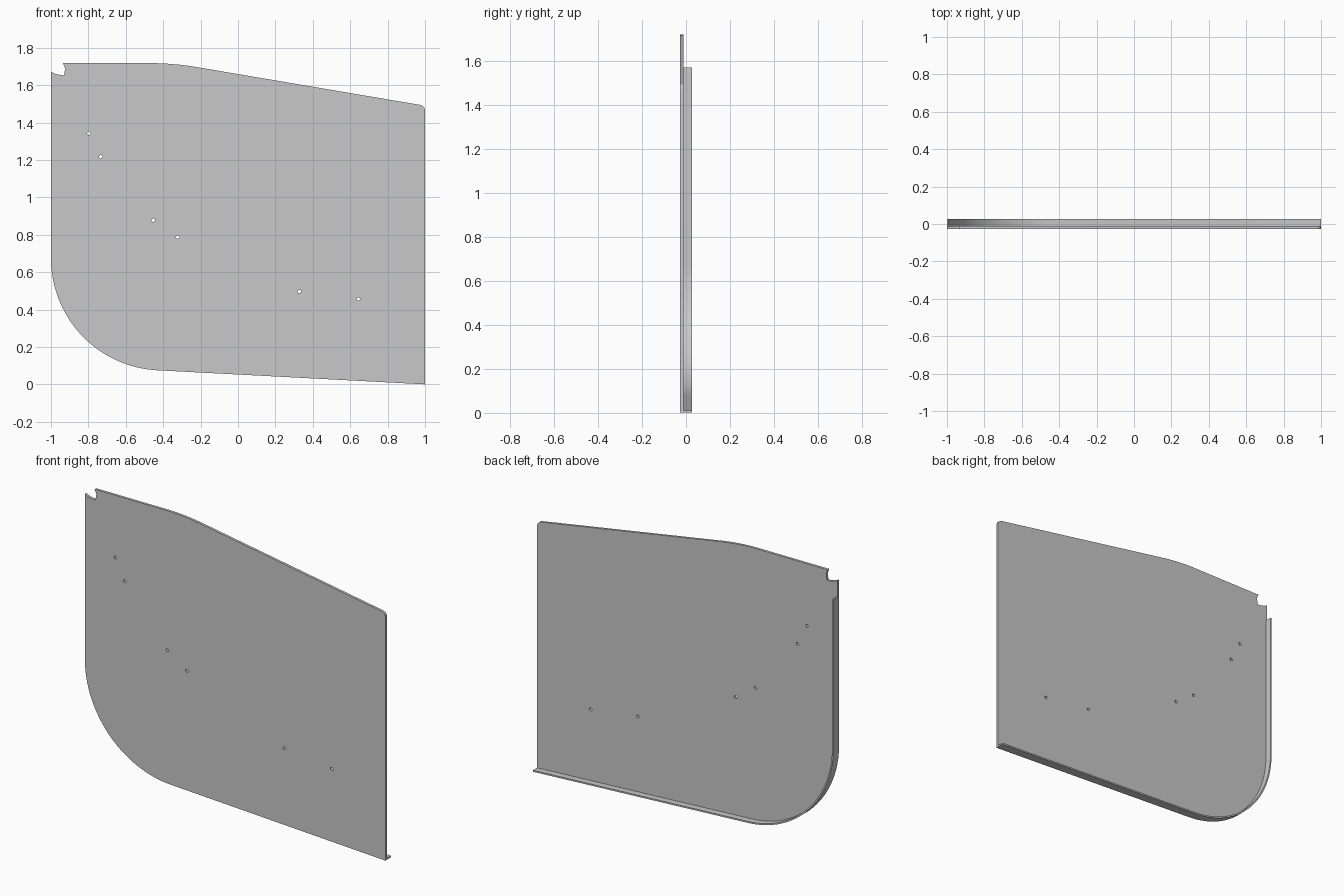
import bpy
from math import radians, tan, sin, cos, pi

cube = bpy.data.objects.get("Cube")
if cube:
    bpy.data.objects.remove(cube, do_unlink=True)

FRONT, PLATE_BACK, BACK = -0.027, -0.012, 0.027
WALL = 0.009                       # flange sheet thickness
SLOPE = radians(3)                 # tilt of the bottom edge
COLOUR = (0.58, 0.58, 0.58, 1)

grey = bpy.data.materials.new("Sheet Grey")
grey.use_nodes = True
grey.diffuse_color = COLOUR
grey.node_tree.nodes["Principled BSDF"].inputs["Base Color"].default_value = COLOUR


def arc(cx, cz, r, start, end, steps):
    """Points on a circle between two angles in degrees."""
    angles = [radians(start + (end - start) * i / steps) for i in range(steps + 1)]
    return [(cx + r * cos(a), cz + r * sin(a)) for a in angles]


def sheet(name, loops, y0, y1):
    """Extrude closed x-z outlines from y0 to y1; inner loops become holes."""
    curve = bpy.data.curves.new(name, 'CURVE')
    curve.dimensions = '2D'
    curve.fill_mode = 'BOTH'
    curve.extrude = (y1 - y0) / 2
    for loop in loops:
        spline = curve.splines.new('POLY')
        spline.points.add(len(loop) - 1)
        for point, (x, z) in zip(spline.points, loop):
            point.co = (x, z, 0, 1)
        spline.use_cyclic_u = True
    curve.materials.append(grey)
    obj = bpy.data.objects.new(name, curve)
    bpy.context.collection.objects.link(obj)
    obj.rotation_euler.x = pi / 2
    obj.location.y = (y0 + y1) / 2
    bpy.ops.object.select_all(action='DESELECT')
    obj.select_set(True)
    bpy.context.view_layer.objects.active = obj
    bpy.ops.object.convert(target='MESH')
    bpy.ops.object.shade_smooth_by_angle(angle=radians(30))


def lower_edge(top, inset):
    """Left side, rounded corner and sloping bottom edge, moved inward by inset."""
    bend = arc(-0.4, 0.675, 0.6 - inset, 180, 267, 40)
    x, z = bend[-1]
    return [(-1 + inset, top)] + bend + [(1, z - (1 - x) * tan(SLOPE))]


# Flat panel with corner notch, sloping top and rounded top corner
notch = [(-0.935, 1.718), (-0.924, 1.69), (-0.93, 1.653), (-0.945, 1.654), (-0.975, 1.66)]
top_edge = arc(0.97, 1.465, 0.03, 0, 80.3, 8) + arc(-0.47, 0.238, 1.48, 80.3, 90, 12)
outline = lower_edge(1.672, 0) + top_edge + notch

# Small fastener holes
holes = [(-0.798, 1.343), (-0.734, 1.218), (-0.453, 0.878),
         (-0.322, 0.788), (0.328, 0.497), (0.643, 0.457)]
hole_loops = [arc(x, z, 0.009, 360, 22.5, 15) for x, z in holes]
sheet("panel", [outline] + hole_loops, FRONT, PLATE_BACK)

# Flange folded back along the left side and bottom
rim = lower_edge(1.57, 0) + lower_edge(1.57, WALL)[::-1]
sheet("edge_flange", [rim], PLATE_BACK, BACK)
